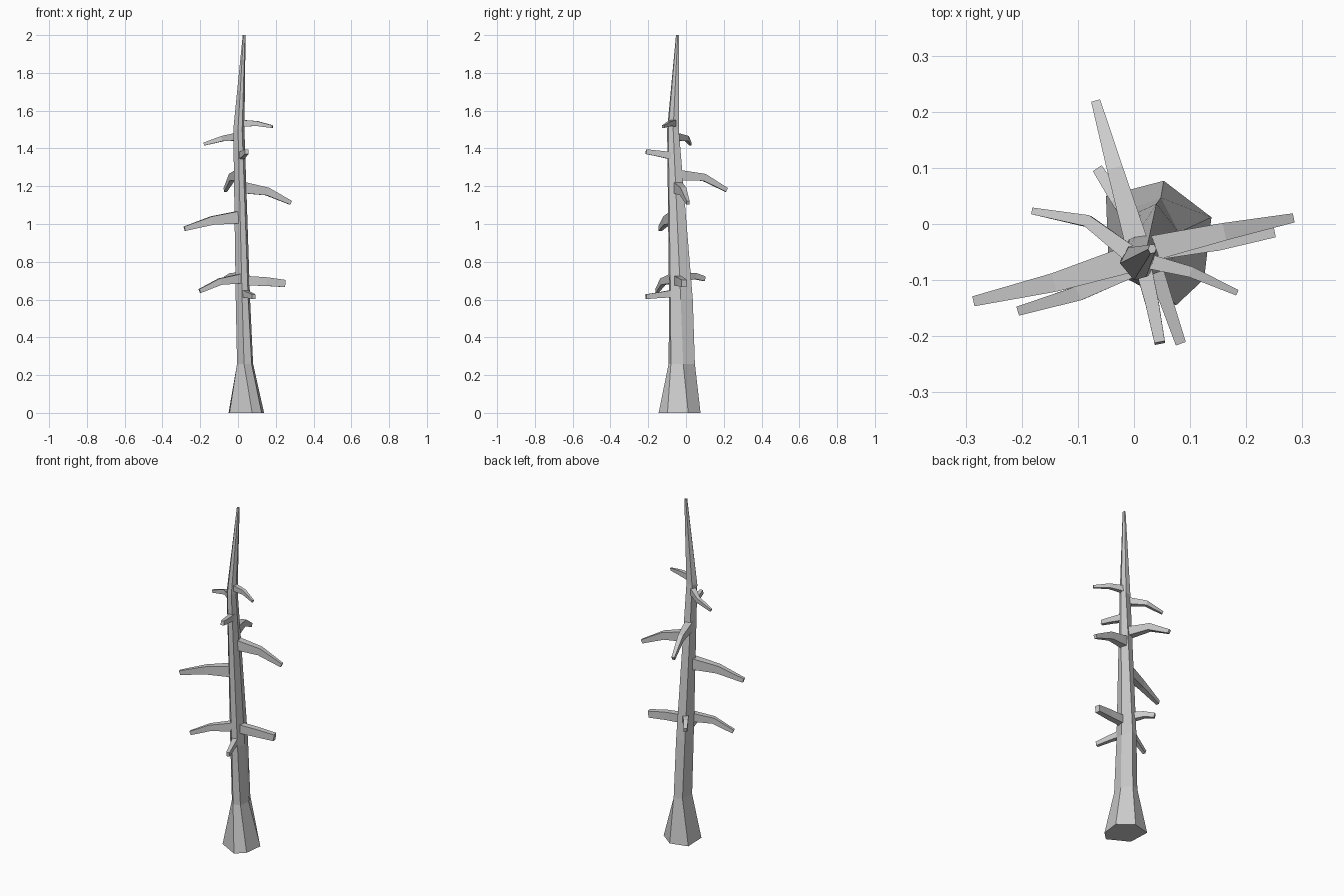
import bpy
from mathutils import Vector


def loft(name, rings):
    """Closed flat-shaded skin through a list of equal-sized rings."""
    n = len(rings[0])
    verts = [p for r in rings for p in r]
    faces = [tuple(reversed(range(n))),
             tuple(range(len(verts) - n, len(verts)))]
    for k in range(len(rings) - 1):
        for i in range(n):
            j = (i + 1) % n
            faces.append((k * n + i, k * n + j, (k + 1) * n + j, (k + 1) * n + i))
    mesh = bpy.data.meshes.new(name)
    mesh.from_pydata(verts, [], faces)
    mesh.update()
    ob = bpy.data.objects.new(name, mesh)
    bpy.context.collection.objects.link(ob)
    return ob


# Trunk: irregular six-sided sections with a flared foot and a leaning tip
sections = {
    0.0: [(.075, -.145), (.125, -.098), (.138, .012), (.053, .077), (-.05, .05), (-.045, -.08)],
    0.26: [(.032, -.092), (.072, -.08), (.08, -.015), (.048, .047), (.002, .03), (-.005, -.05)],
    0.6: [(.022, -.09), (.054, -.082), (.064, -.028), (.04, .036), (-.004, .016), (-.012, -.055)],
    1.5: [(.0, -.1), (.022, -.094), (.034, -.068), (.024, -.038), (-.01, -.042), (-.025, -.07)],
    2.0: [(.029, -.053), (.037, -.051), (.04, -.044), (.036, -.036), (.028, -.037), (.025, -.045)],
}
loft("trunk", [[(x, y, z) for x, y in pts] for z, pts in sections.items()])


def branch(name, path, sizes):
    """Four-sided tapering branch; sizes are section heights along the path."""
    path = [Vector(p) for p in path]
    rings = []
    for i, p in enumerate(path):
        d = path[min(i + 1, len(path) - 1)] - path[max(i - 1, 0)]
        d.normalize()
        side = d.cross(Vector((0, 0, 1))).normalized()
        up = side.cross(d)
        h = sizes[i] / 2
        w = h * 0.75
        rings.append([p - side * w - up * h, p - side * w + up * h,
                      p + side * w + up * h, p + side * w - up * h])
    loft(name, rings)


# Branches: root inside the trunk, bend, broken end
branches = [
    ([(.03, -.06, .632), (.055, -.13, .625), (.083, -.212, .615)], (.042, .032, .025)),
    ([(.01, -.07, .71), (-.095, -.122, .695), (-.203, -.154, .645)], (.05, .035, .022)),
    ([(.04, -.045, .7), (.15, -.03, .695), (.248, -.01, .685)], (.05, .046, .038)),
    ([(.01, -.01, .72), (-.03, .045, .725), (-.064, .097, .71)], (.045, .033, .025)),
    ([(.0, -.06, 1.035), (-.138, -.103, 1.018), (-.283, -.137, .975)], (.065, .045, .024)),
    ([(.025, -.045, 1.193), (.155, -.015, 1.172), (.28, .01, 1.112)], (.06, .042, .022)),
    ([(.005, -.035, 1.258), (-.033, .095, 1.247), (-.067, .215, 1.18)], (.055, .038, .022)),
    ([(.015, -.07, 1.36), (.032, -.14, 1.372), (.046, -.212, 1.383)], (.04, .032, .025)),
    ([(-.005, -.055, 1.462), (-.082, .005, 1.452), (-.18, .023, 1.423)], (.04, .028, .016)),
    ([(.02, -.065, 1.533), (.1, -.085, 1.532), (.183, -.122, 1.515)], (.036, .026, .014)),
]
for i, (path, sizes) in enumerate(branches, 1):
    branch(f"branch_{i}", path, sizes)
